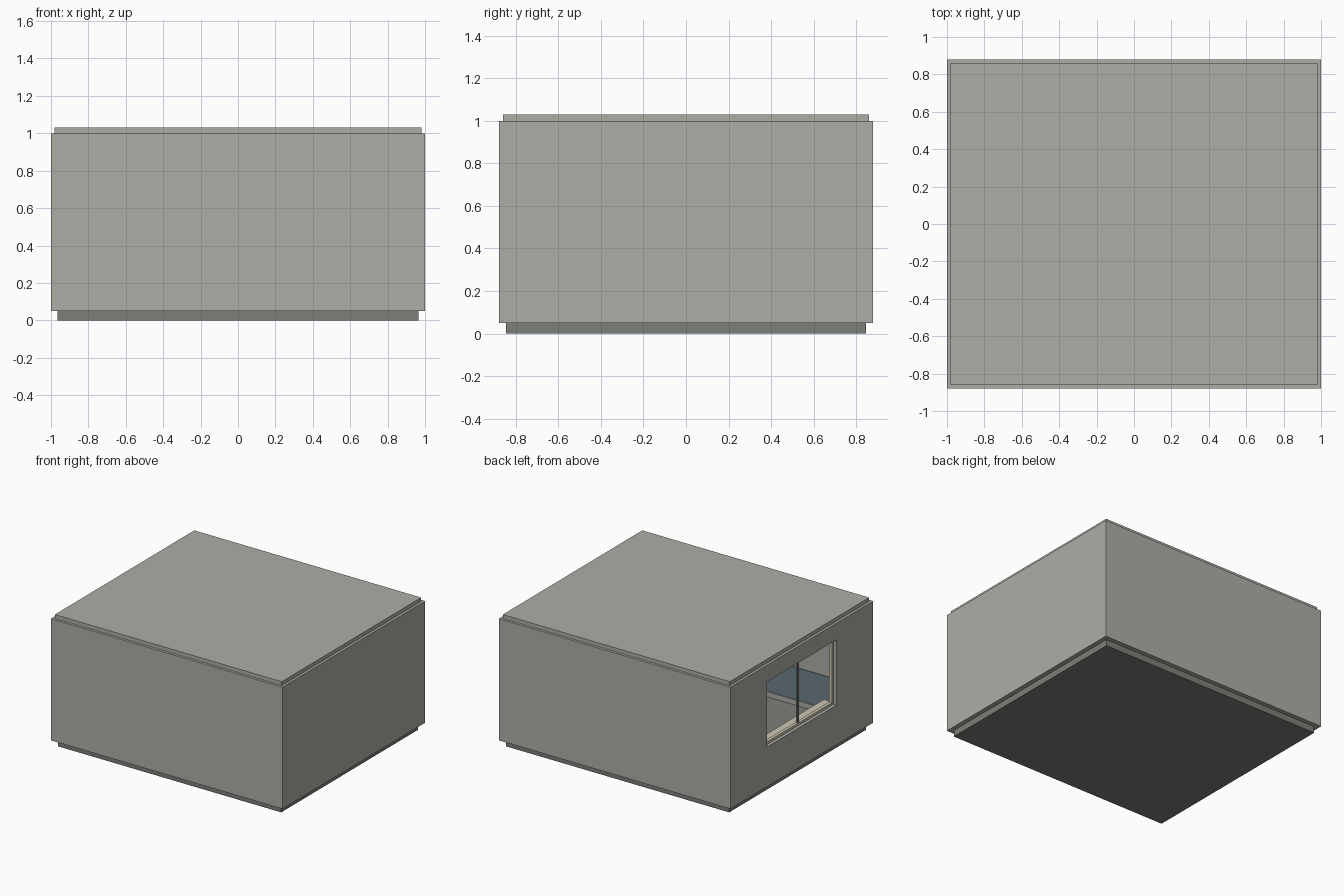
import bpy, bmesh

if "Cube" in bpy.data.objects:
    bpy.data.objects.remove(bpy.data.objects["Cube"])


def material(name, rgb):
    m = bpy.data.materials.new(name)
    m.diffuse_color = (*rgb, 1)
    m.use_nodes = True
    m.node_tree.nodes["Principled BSDF"].inputs["Base Color"].default_value = m.diffuse_color
    return m


PLASTER = material("plaster", (0.42, 0.42, 0.39))
STONE = material("stone", (0.20, 0.21, 0.19))
BLUE = material("blue_paint", (0.16, 0.22, 0.26))
CREAM = material("cream", (0.60, 0.56, 0.45))
METAL = material("dark_metal", (0.20, 0.21, 0.20))


def finish(name, bm, mat):
    bmesh.ops.recalc_face_normals(bm, faces=bm.faces)
    mesh = bpy.data.meshes.new(name)
    bm.to_mesh(mesh)
    bm.free()
    ob = bpy.data.objects.new(name, mesh)
    bpy.context.collection.objects.link(ob)
    if mat:
        mesh.materials.append(mat)
    return ob


def box(name, x, y, z, mat=None):
    """Box from (min, max) pairs."""
    bm = bmesh.new()
    bmesh.ops.create_cube(bm, size=1)
    for v in bm.verts:
        v.co = [(a + b) / 2 + c * (b - a) for (a, b), c in zip((x, y, z), v.co)]
    return finish(name, bm, mat)


def ring(name, hx, hy, z0, z1, t, mat):
    """Closed rectangular band of thickness t, outer half sizes hx, hy."""
    bm = bmesh.new()
    loops = []
    for inset, z in ((0, z0), (0, z1), (t, z1), (t, z0)):
        a, b = hx - inset, hy - inset
        loops.append([bm.verts.new((sx * a, sy * b, z))
                      for sx, sy in ((-1, -1), (1, -1), (1, 1), (-1, 1))])
    for k in range(4):
        p, q = loops[k], loops[(k + 1) % 4]
        for i in range(4):
            j = (i + 1) % 4
            bm.faces.new((p[i], p[j], q[j], q[i]))
    return finish(name, bm, mat)


HX, HY, T = 1.0, 0.88, 0.06
WY, WZ0, WZ1 = 0.43, 0.36, 0.87

# Base, walls and roof
box("floor_base", (-0.965, 0.965), (-0.845, 0.845), (0, 0.05), STONE)
walls = ring("walls", HX, HY, 0.05, 1.0, T, PLASTER)
box("roof_slab", (-0.98, 0.98), (-0.86, 0.86), (1.0, 1.03), PLASTER)

# Window opening in the left wall
cutter = box("window_cutter", (-1.1, -0.85), (-WY, WY), (WZ0, WZ1))
cutter.hide_render = True
cutter.hide_viewport = True
cut = walls.modifiers.new("window_opening", "BOOLEAN")
cut.operation = "DIFFERENCE"
cut.solver = "EXACT"
cut.object = cutter

# Interior wall paint and skirting
ring("wainscot", HX - T, HY - T, 0.09, 0.34, 0.006, BLUE)
ring("skirting", HX - T, HY - T, 0.05, 0.09, 0.014, PLASTER)

# Window frame, mullion and inner sill
F, FX = 0.02, (-0.975, -0.95)
for side, y in (("front", -WY), ("back", WY - F)):
    box("frame_jamb_" + side, FX, (y, y + F), (WZ0, WZ1), CREAM)
for side, z in (("bottom", WZ0), ("top", WZ1 - F)):
    box("frame_rail_" + side, FX, (-WY + F, WY - F), (z, z + F), CREAM)
box("mullion", (-0.97, -0.955), (-0.01, 0.01), (WZ0 + F, WZ1 - F), METAL)
box("window_sill", (-0.95, -0.89), (-WY, WY), (WZ0, WZ0 + 0.015), CREAM)
